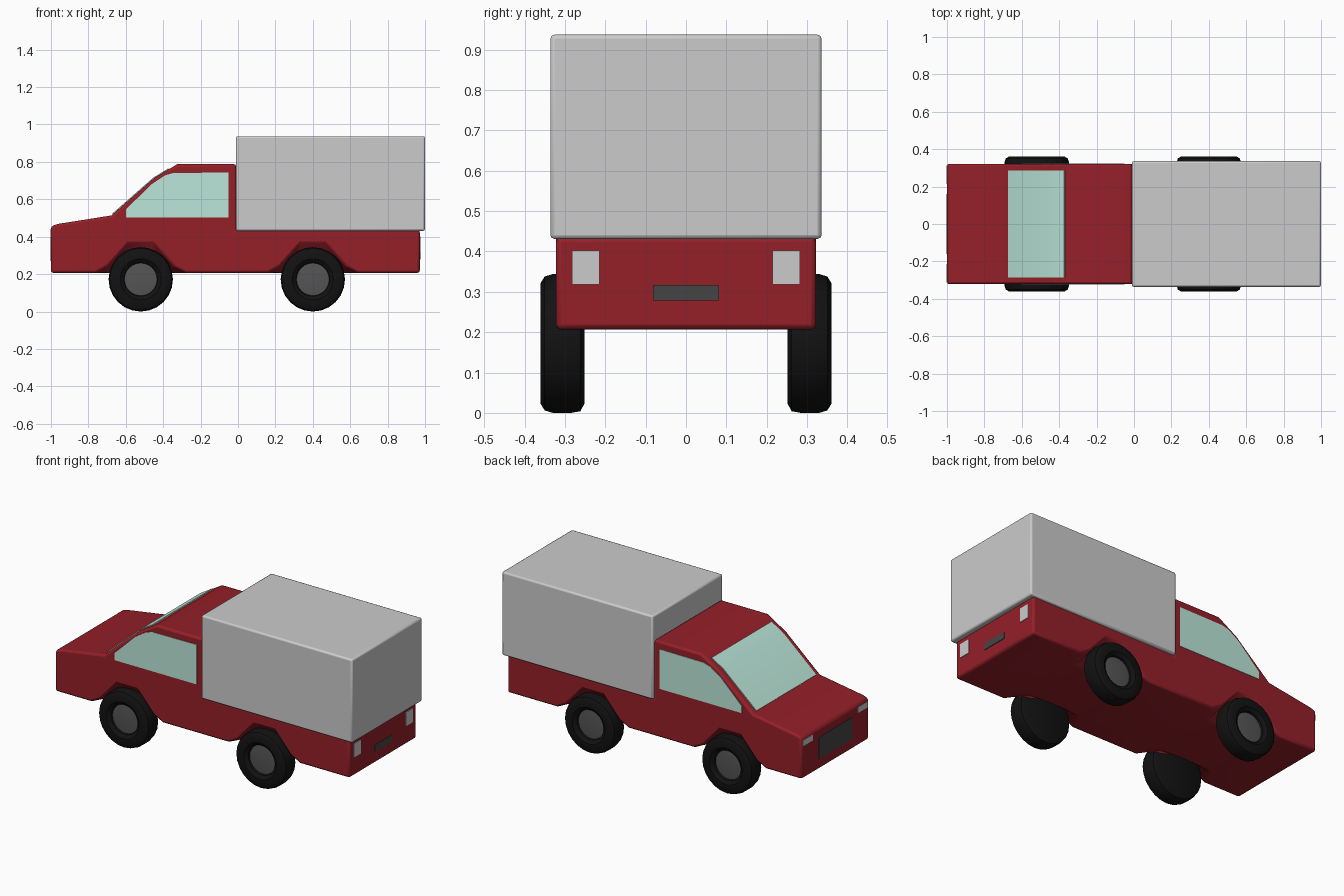
import bpy, bmesh, math
from mathutils import Matrix

if "Cube" in bpy.data.objects:
    bpy.data.objects.remove(bpy.data.objects["Cube"])


def material(name, rgb):
    m = bpy.data.materials.new(name)
    m.diffuse_color = (*rgb, 1)
    m.use_nodes = True
    m.node_tree.nodes["Principled BSDF"].inputs["Base Color"].default_value = m.diffuse_color
    return m


RED = material("red_paint", (0.30, 0.014, 0.022))
GLASS = material("glass", (0.50, 0.80, 0.70))
BLACK = material("rubber", (0.006, 0.006, 0.006))
DARK = material("dark_grey", (0.06, 0.06, 0.06))
HUB = material("hub_grey", (0.09, 0.09, 0.09))


def finish(name, bm, mat=None, bevel=0, mirror=False, segments=2):
    bmesh.ops.recalc_face_normals(bm, faces=bm.faces)
    me = bpy.data.meshes.new(name)
    bm.to_mesh(me)
    bm.free()
    ob = bpy.data.objects.new(name, me)
    bpy.context.collection.objects.link(ob)
    if mat:
        me.materials.append(mat)
    if mirror:
        mod = ob.modifiers.new("mirror", 'MIRROR')
        mod.use_axis = (False, True, False)
        mod.use_mirror_merge = False
    if bevel:
        mod = ob.modifiers.new("bevel", 'BEVEL')
        mod.width, mod.segments = bevel, segments
        mod.limit_method, mod.angle_limit = 'ANGLE', math.radians(40)
    bpy.ops.object.select_all(action='DESELECT')
    bpy.context.view_layer.objects.active = ob
    ob.select_set(True)
    bpy.ops.object.shade_smooth_by_angle(angle=math.radians(35))
    return ob


def loft(name, sections, mat=None, **kw):
    """Join (y, xz outline) sections of equal length, capped at both ends."""
    bm = bmesh.new()
    rows = [[bm.verts.new((x, y, z)) for x, z in pts] for y, pts in sections]
    n = len(rows[0])
    for a, b in zip(rows, rows[1:]):
        for i in range(n):
            j = (i + 1) % n
            bm.faces.new((a[i], a[j], b[j], b[i]))
    bm.faces.new(rows[0])
    bm.faces.new(rows[-1])
    return finish(name, bm, mat, **kw)


def box(name, lo, hi, mat=None, **kw):
    outline = [(lo[0], lo[2]), (hi[0], lo[2]), (hi[0], hi[2]), (lo[0], hi[2])]
    return loft(name, [(lo[1], outline), (hi[1], outline)], mat, **kw)


# Body: side profile with arches raised only at the outer sides
FLOOR = 0.207
upper = [(-1, FLOOR), (-1, 0.455), (-0.965, 0.468), (-0.675, 0.514),
         (-0.45, 0.712), (-0.325, 0.788), (-0.01, 0.788), (-0.01, 0.435),
         (0.972, 0.435), (0.972, FLOOR)]
arch = [(0.24, 0.0), (0.175, 0.035), (0.07, 0.168),
        (-0.07, 0.168), (-0.175, 0.035), (-0.24, 0.0)]
bottom = [(cx + dx, FLOOR + dz) for cx in (0.40, -0.52) for dx, dz in arch]
outer = upper + bottom
inner = upper + [(x, FLOOR) for x, z in bottom]
loft("body", [(-0.322, outer), (-0.2, inner), (0.2, inner), (0.322, outer)],
     RED, bevel=0.012)

# Cargo cover
box("cargo_box", (-0.012, -0.336, 0.431), (1.0, 0.336, 0.937), bevel=0.01)

# Windows
side = [(-0.60, 0.503), (-0.05, 0.503), (-0.05, 0.743), (-0.345, 0.741),
        (-0.39, 0.728), (-0.46, 0.682), (-0.60, 0.546)]
loft("side_window", [(0.315, side), (0.3245, side)], GLASS, mirror=True)
path = [(-0.67, 0.519), (-0.45, 0.712), (-0.37, 0.761)]
shield = [(x - 0.003, z + 0.004) for x, z in path] + \
         [(x + 0.006, z - 0.008) for x, z in reversed(path)]
loft("windshield", [(-0.286, shield), (0.286, shield)], GLASS)

# Lights, grille and plate
box("headlight", (-1.003, 0.215, 0.405), (-0.98, 0.312, 0.44), mirror=True)
box("grille", (-1.003, -0.16, 0.27), (-0.98, 0.16, 0.40), DARK)
box("tail_light", (0.95, 0.214, 0.318), (0.976, 0.283, 0.402), mirror=True)
box("rear_plate", (0.95, -0.082, 0.278), (0.976, 0.082, 0.317), DARK)


def lathe(name, profile, cx, mat, steps=24):
    """Revolve a (radius, y) profile about the axle and mirror it in y."""
    bm = bmesh.new()
    vs = [bm.verts.new((r, y, 0)) for r, y in profile]
    es = [bm.edges.new(p) for p in zip(vs, vs[1:])]
    bmesh.ops.spin(bm, geom=vs + es, cent=(0, 0, 0), axis=(0, 1, 0),
                   angle=math.tau, steps=steps)
    bmesh.ops.remove_doubles(bm, verts=bm.verts, dist=0.0005)
    bmesh.ops.transform(bm, matrix=Matrix.Translation((cx, 0, 0.172)), verts=bm.verts)
    finish(name, bm, mat, mirror=True)


# Wheels
tyre = [(0, 0.252), (0.15, 0.252), (0.168, 0.262), (0.172, 0.285),
        (0.172, 0.33), (0.166, 0.35), (0.15, 0.36), (0.11, 0.36),
        (0.09, 0.345), (0.086, 0.325), (0, 0.325)]
hub = [(0.09, 0.322), (0.087, 0.334), (0.05, 0.338), (0, 0.338)]
for label, cx in (("front", -0.52), ("rear", 0.40)):
    lathe(label + "_tyre", tyre, cx, BLACK)
    lathe(label + "_hub", hub, cx, HUB)
